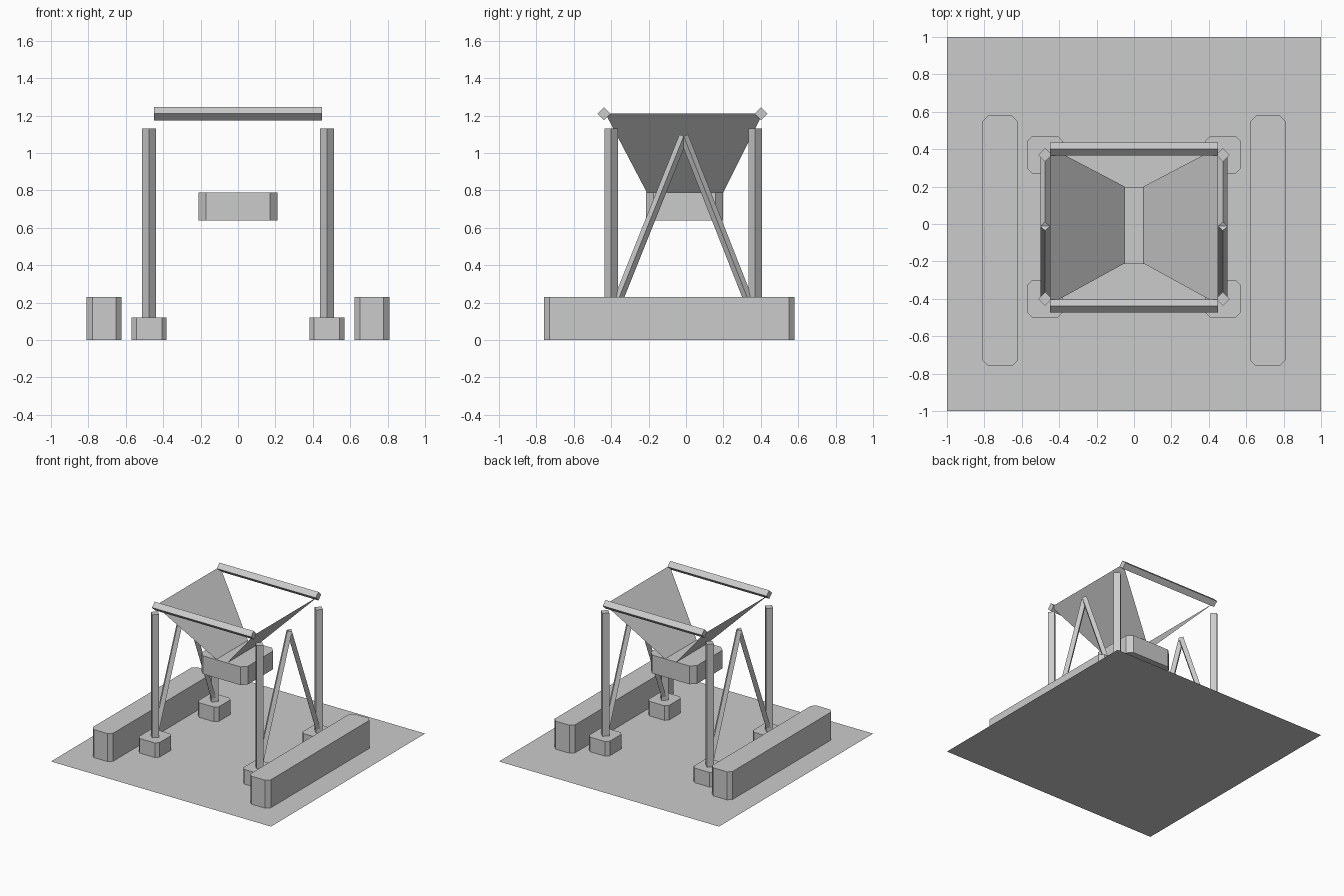
import bpy
import bmesh
from mathutils import Matrix, Vector

cube = bpy.data.objects.get("Cube")
if cube:
    bpy.data.objects.remove(cube, do_unlink=True)

GREY = (0.6, 0.6, 0.6, 1.0)
concrete = bpy.data.materials.new("plain_grey")
concrete.use_nodes = True
concrete.diffuse_color = GREY
concrete.node_tree.nodes["Principled BSDF"].inputs["Base Color"].default_value = GREY


def finish(name, bm):
    """Turn a bmesh into a flat shaded grey object."""
    mesh = bpy.data.meshes.new(name)
    bm.to_mesh(mesh)
    bm.free()
    mesh.materials.append(concrete)
    obj = bpy.data.objects.new(name, mesh)
    bpy.context.collection.objects.link(obj)
    return obj


def chamfered_block(name, x, y, width, depth, bottom, top, cut):
    """Upright block whose vertical corners are cut off."""
    bm = bmesh.new()
    w, d = width / 2, depth / 2
    outline = []
    for sx, sy in ((1, 1), (-1, 1), (-1, -1), (1, -1)):
        pair = [(sx * w, sy * (d - cut)), (sx * (w - cut), sy * d)]
        outline += pair if sx * sy > 0 else pair[::-1]
    base = bm.faces.new([bm.verts.new((x + px, y + py, bottom)) for px, py in outline])
    extruded = bmesh.ops.extrude_face_region(bm, geom=[base], use_keep_orig=True)
    raised = [g for g in extruded["geom"] if isinstance(g, bmesh.types.BMVert)]
    bmesh.ops.translate(bm, verts=raised, vec=(0, 0, top - bottom))
    bmesh.ops.recalc_face_normals(bm, faces=bm.faces)
    return finish(name, bm)


def diamond_bar(name, start, end, radius):
    """Square bar standing on edge, running between two points."""
    start, end = Vector(start), Vector(end)
    along = (end - start).normalized()
    side = Vector((0, 1, 0)) if abs(along.x) > 0.9 else Vector((1, 0, 0))
    turn = Matrix((side, along.cross(side), along)).transposed().to_4x4()
    bm = bmesh.new()
    bmesh.ops.create_cone(
        bm, cap_ends=True, segments=4, radius1=radius, radius2=radius,
        depth=(end - start).length,
        matrix=Matrix.Translation((start + end) / 2) @ turn)
    return finish(name, bm)


def flat_plates(name, centres, width, depth, height):
    """Thin rectangles lying on the ground, gathered in one object."""
    bm = bmesh.new()
    for x, y in centres:
        place = Matrix.Translation((x, y, height)) @ Matrix.Diagonal((width, depth, 1, 1))
        bmesh.ops.create_grid(bm, x_segments=1, y_segments=1, size=0.5, matrix=place)
    return finish(name, bm)


# Ground, lane, edge lines, centre dashes and scattered chips
flat_plates("ground", [(0, 0)], 2, 2, 0)
flat_plates("lane", [(0, -0.415)], 0.65, 1.13, 0.001)
flat_plates("lane_edge_lines", [(-0.31, -0.415), (0.313, -0.415)], 0.024, 1.13, 0.002)
flat_plates("lane_dashes", [(0, -0.745 + 0.198 * i) for i in range(5)], 0.026, 0.06, 0.002)
chips = [
    (-.45, .83), (-.15, .69), (-.77, .65), (-.9, .55), (-.87, .48), (.45, .95),
    (.7, .94), (.89, .88), (.83, .86), (.34, .74), (.56, .68), (.85, .63),
    (.91, .44), (.87, .03), (.9, -.05), (.95, -.15), (.85, -.87), (.58, -.59),
    (-.41, -.54), (-.38, -.57), (-.48, -.68), (-.94, -.82), (-.64, -.92),
    (-.89, 0), (.75, .59)]
flat_plates("ground_chips", chips, 0.016, 0.016, 0.002)

# Supports on each side: barrier, footings, posts and crossed braces
POST_X = 0.475
ENDS = {"front": -0.4, "back": 0.37}
for side_name, s in (("left", 1), ("right", -1)):
    chamfered_block(f"{side_name}_barrier", s * 0.716, -0.09, 0.186, 1.34, 0, 0.23, 0.03)
    for end_name, y in ENDS.items():
        label = f"{end_name}_{side_name}"
        chamfered_block(f"{label}_footing", s * POST_X, y, 0.187, 0.2, 0, 0.12, 0.025)
        diamond_bar(f"{label}_post", (s * POST_X, y, 0.12), (s * POST_X, y, 1.13), 0.037)
        diamond_bar(f"{label}_brace", (s * POST_X, y, 0.12),
                    (s * POST_X, -0.012, 1.09), 0.025)

    # Sloping hopper panel
    bm = bmesh.new()
    corners = [(0.45, -0.43, 1.21), (0.45, 0.41, 1.21), (0.05, 0.2, 0.79), (0.05, -0.21, 0.79)]
    bm.faces.new([bm.verts.new((s * x, y, z)) for x, y, z in corners])
    finish(f"{side_name}_hopper_panel", bm)

# Top rails and the outlet under the hopper
for end_name, y in (("front", -0.438), ("back", 0.402)):
    diamond_bar(f"{end_name}_top_rail", (-0.45, y, 1.21), (0.45, y, 1.21), 0.035)
chamfered_block("hopper_outlet", 0, -0.008, 0.42, 0.41, 0.64, 0.79, 0.04)
